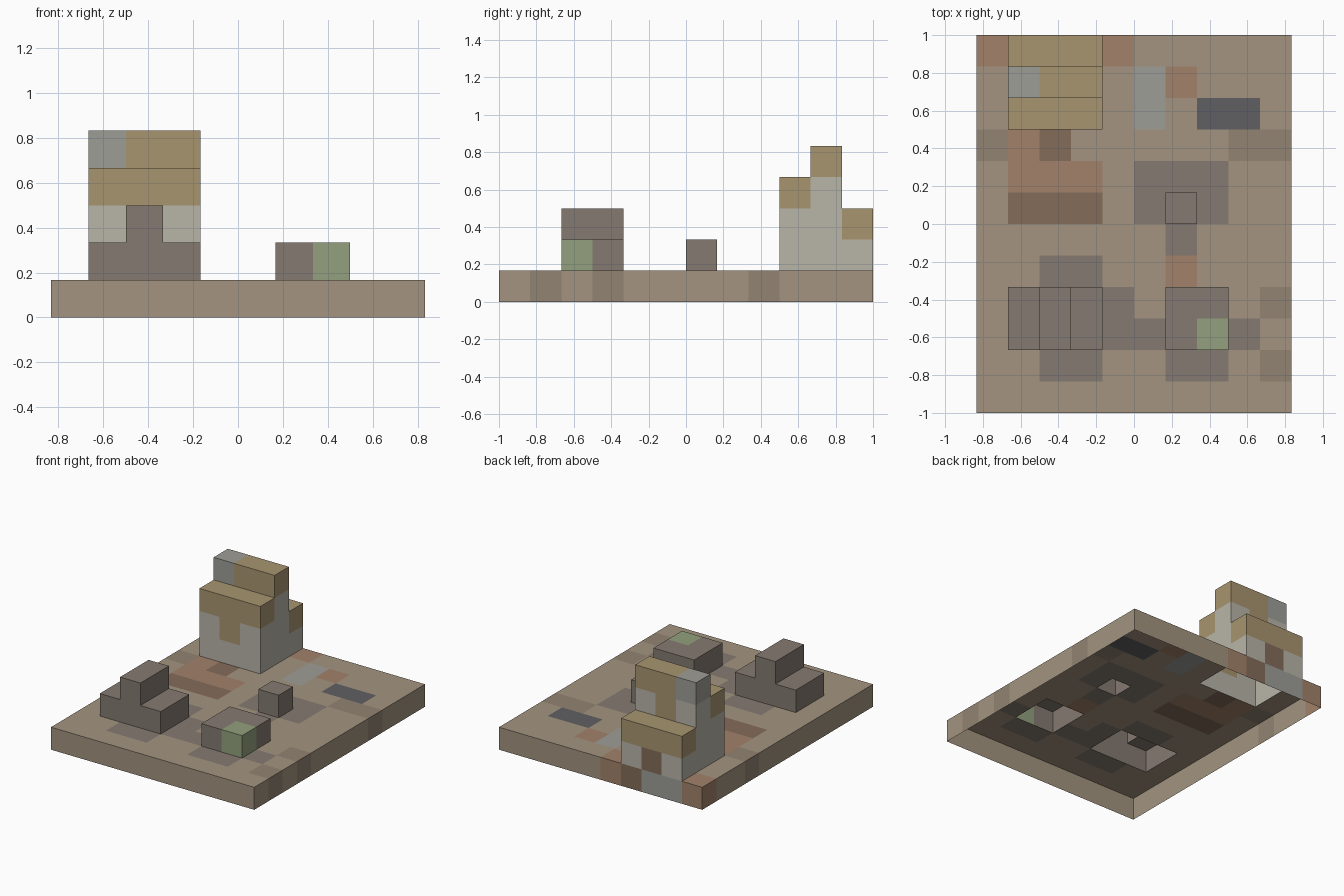
import bpy, bmesh

if "Cube" in bpy.data.objects:
    bpy.data.objects.remove(bpy.data.objects["Cube"])

U = 1 / 6            # one block
NX, NY = 10, 12      # plot size in blocks

PALETTE = {
    "earth": (163, 148, 128), "shade": (145, 131, 113), "stone": (133, 122, 113),
    "clay": (162, 130, 106), "brown": (132, 108, 90), "grey": (158, 157, 151),
    "slate": (96, 96, 100), "moss": (146, 160, 125), "plaster": (185, 181, 169),
    "straw": (168, 149, 112),
}


def linear(c):
    c /= 255
    return c / 12.92 if c <= 0.04045 else ((c + 0.055) / 1.055) ** 2.4


MATS = {}
for name, rgb in PALETTE.items():
    MATS[name] = bpy.data.materials.new(name)
    MATS[name].diffuse_color = (*[linear(c) for c in rgb], 1)
NAMES = list(PALETTE)


def area(x0, x1, y0, y1):
    return [(x, y) for x in range(x0, x1) for y in range(y0, y1)]


def shell(name, heights, base, colour, skip=()):
    """Open-bottomed block shell from column heights; colour(x, y, z, side)."""
    bm = bmesh.new()

    def quad(pts, key):
        vs = [bm.verts.new(((x - NX / 2) * U, (y - NY / 2) * U, z * U)) for x, y, z in pts]
        bm.faces.new(vs).material_index = NAMES.index(key)

    for (x, y), h in heights.items():
        if (x, y) not in skip:
            quad([(x, y, h), (x + 1, y, h), (x + 1, y + 1, h), (x, y + 1, h)],
                 colour(x, y, h - 1, "top"))
        sides = {"front": ((0, -1), (x, y), (x + 1, y)),
                 "right": ((1, 0), (x + 1, y), (x + 1, y + 1)),
                 "back": ((0, 1), (x + 1, y + 1), (x, y + 1)),
                 "left": ((-1, 0), (x, y + 1), (x, y))}
        for side, (d, a, b) in sides.items():
            for z in range(heights.get((x + d[0], y + d[1]), base), h):
                quad([(*a, z), (*b, z), (*b, z + 1), (*a, z + 1)], colour(x, y, z, side))
    bmesh.ops.remove_doubles(bm, verts=bm.verts, dist=1e-4)
    me = bpy.data.meshes.new(name)
    bm.to_mesh(me)
    bm.free()
    for n in NAMES:
        me.materials.append(MATS[n])
    ob = bpy.data.objects.new(name, me)
    bpy.context.collection.objects.link(ob)


# Column heights of everything standing on the ground
big_rock = {c: 3 if c[0] == 2 else 2 for c in area(1, 4, 2, 4)}
mossy_rock = {c: 2 for c in area(6, 8, 2, 4)}
small_rock = {(6, 6): 2}
tower = {c: {9: 4, 10: 5, 11: 3}[c[1]] for c in area(1, 4, 9, 12)}

# Ground patches: (colour, x range, y range), later ones on top
patches = [
    ("shade", 0, 1, 8, 9), ("shade", 2, 3, 8, 9), ("shade", 8, 10, 8, 9),
    ("shade", 9, 10, 1, 2), ("shade", 9, 10, 3, 4),
    ("clay", 0, 1, 11, 12), ("clay", 4, 5, 11, 12), ("clay", 1, 4, 7, 8),
    ("clay", 1, 2, 8, 9), ("clay", 6, 7, 10, 11), ("clay", 6, 7, 4, 5),
    ("brown", 1, 4, 6, 7), ("brown", 2, 3, 8, 9), ("brown", 3, 4, 11, 12),
    ("grey", 1, 3, 11, 12), ("grey", 5, 6, 9, 11), ("slate", 7, 9, 9, 10),
    ("stone", 5, 8, 6, 8), ("stone", 6, 7, 5, 6), ("stone", 2, 4, 4, 5),
    ("stone", 4, 5, 2, 4), ("stone", 2, 4, 1, 2), ("stone", 5, 6, 2, 3),
    ("stone", 8, 9, 2, 3), ("stone", 6, 8, 1, 2),
]
ground_colour = {c: n for n, *box in patches for c in area(*box)}

# Ground slab, open beneath and under the things standing on it
shell("ground", {c: 1 for c in area(0, NX, 0, NY)}, 0,
      lambda x, y, z, s: ground_colour.get((x, y), "earth"),
      skip={**big_rock, **mossy_rock, **small_rock, **tower})

# Rocks
shell("big_rock", big_rock, 1, lambda *a: "stone")
shell("small_rock", small_rock, 1, lambda *a: "stone")
shell("mossy_rock", mossy_rock, 1,
      lambda x, y, z, s: "moss" if (x, y) == (7, 2) else "stone")


# Tower: plaster walls with a straw roof
def tower_colour(x, y, z, side):
    if z == 4 and x == 1:
        return "grey"
    if z == tower[x, y] - 1:
        return "straw"
    if x == 2 and ((side == "front" and z == 2) or (side == "back" and z == 3)):
        return "straw"
    if side == "back" and x == 2 and z == 1:
        return "brown"
    return "plaster"


shell("tower", tower, 1, tower_colour)

for m in bpy.data.materials:
    if m.users and not m.is_grease_pencil:
        m.use_nodes = True
        m.node_tree.nodes["Principled BSDF"].inputs["Base Color"].default_value = m.diffuse_color
